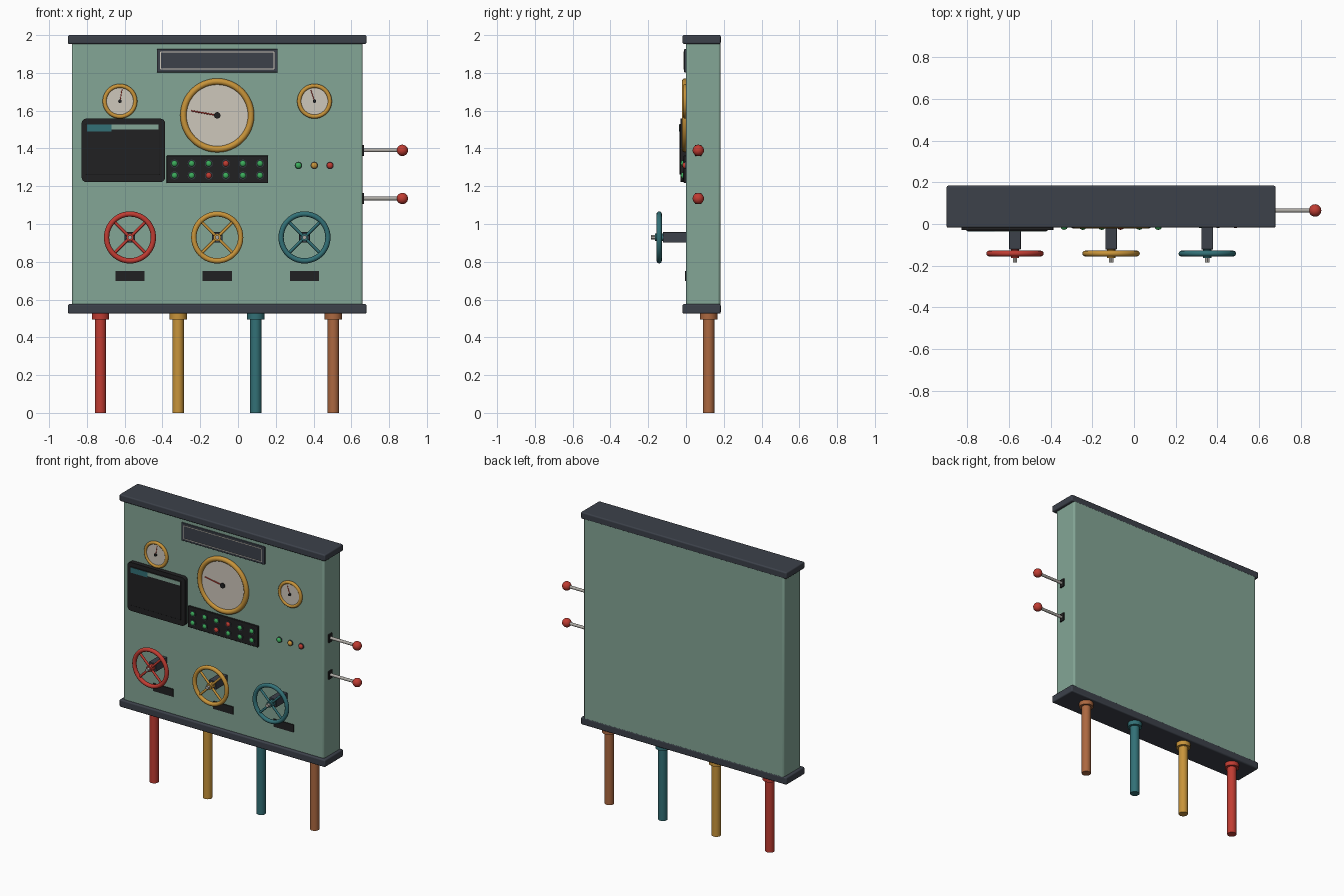
import bpy
import math
from mathutils import Vector

if "Cube" in bpy.data.objects:
    bpy.data.objects.remove(bpy.data.objects["Cube"])


def material(name, *rgb):
    """Flat material from 0-255 display values, stored as linear."""
    lin = [((c / 255 + 0.055) / 1.055) ** 2.4 for c in rgb] + [1]
    m = bpy.data.materials.new(name)
    m.use_nodes = True
    m.diffuse_color = lin
    m.node_tree.nodes["Principled BSDF"].inputs["Base Color"].default_value = lin
    return m


SAGE = material("sage green", 132, 166, 150)
SLATE = material("dark slate", 60, 65, 74)
BLACK = material("near black", 33, 33, 34)
RED = material("red", 192, 60, 50)
BRASS = material("brass", 200, 148, 58)
TEAL = material("teal", 50, 112, 118)
COPPER = material("copper", 172, 104, 64)
CREAM = material("cream", 206, 199, 187)
STEEL = material("steel", 172, 169, 163)
GREEN = material("signal green", 60, 172, 92)


def finish(name, mat, smooth=True):
    ob = bpy.context.object
    ob.name = name
    ob.data.materials.append(mat)
    if smooth:
        bpy.ops.object.shade_smooth_by_angle(angle=math.radians(35))
    return ob


def box(name, mat, x, y, z, bevel=0.0):
    """Box spanning the (low, high) pairs x, y and z."""
    bpy.ops.mesh.primitive_cube_add(size=1, location=[sum(r) / 2 for r in (x, y, z)])
    ob = bpy.context.object
    ob.scale = [r[1] - r[0] for r in (x, y, z)]
    bpy.ops.object.transform_apply(location=False, rotation=False)
    if bevel:
        mod = ob.modifiers.new("bevel", "BEVEL")
        mod.width, mod.segments = bevel, 3
    return finish(name, mat, bevel > 0)


def rod(name, mat, start, end, radius, sides=24):
    a, b = Vector(start), Vector(end)
    bpy.ops.mesh.primitive_cylinder_add(vertices=sides, radius=radius,
                                        depth=(b - a).length, location=(a + b) / 2)
    bpy.context.object.rotation_euler = (b - a).to_track_quat("Z", "Y").to_euler()
    return finish(name, mat)


def ring(name, mat, centre, major, minor):
    bpy.ops.mesh.primitive_torus_add(major_radius=major, minor_radius=minor,
                                     major_segments=48, minor_segments=12,
                                     location=centre, rotation=(math.pi / 2, 0, 0))
    return finish(name, mat)


def ball(name, mat, centre, radius, scale=(1, 1, 1)):
    bpy.ops.mesh.primitive_uv_sphere_add(segments=20, ring_count=12,
                                         radius=radius, location=centre)
    bpy.context.object.scale = scale
    return finish(name, mat)


# Cabinet with overhanging top and bottom trims
box("cabinet", SAGE, (-0.88, 0.66), (0.0, 0.182), (0.56, 1.97), 0.012)
for name, z in (("top_trim", (1.953, 2.0)), ("bottom_trim", (0.525, 0.576))):
    box(name, SLATE, (-0.9, 0.68), (-0.018, 0.184), z, 0.008)

# Pipes below the cabinet
for i, (label, mat) in enumerate((("red", RED), ("brass", BRASS),
                                  ("teal", TEAL), ("copper", COPPER))):
    x = -0.728 + 0.411 * i
    rod(label + "_pipe", mat, (x, 0.12, 0), (x, 0.12, 0.53), 0.03)
    rod(label + "_pipe_collar", mat, (x, 0.12, 0.495), (x, 0.12, 0.53), 0.046)

# Header plate with a thin pale outline
box("header_plate", SLATE, (-0.43, 0.21), (-0.01, 0.005), (1.803, 1.926), 0.003)
for z in (1.82, 1.91):
    box("header_line", CREAM, (-0.41, 0.19), (-0.012, -0.009), (z - 0.002, z + 0.002))
for x in (-0.41, 0.19):
    box("header_edge", CREAM, (x - 0.002, x + 0.002), (-0.012, -0.009), (1.82, 1.91))


# Dial gauges
def gauge(name, x, z, outer, minor, needle, angle, pin):
    rod(name + "_face", CREAM, (x, 0.004, z), (x, -0.008, z), outer - minor, 48)
    ring(name + "_bezel", BRASS, (x, -0.005, z), outer - minor, minor)
    tip = (x + needle * math.cos(angle), -0.011, z + needle * math.sin(angle))
    rod(name + "_needle", RED, (x, -0.011, z), tip, pin * 0.22, 8)
    rod(name + "_pin", BLACK, (x, -0.005, z), (x, -0.017, z), pin)


gauge("main_gauge", -0.11, 1.575, 0.196, 0.017, 0.14, math.radians(170), 0.017)
gauge("right_gauge", -0.625, 1.65, 0.092, 0.011, 0.062, math.radians(80), 0.009)
gauge("left_gauge", 0.405, 1.65, 0.092, 0.011, 0.062, math.radians(108), 0.009)

# Display: a rounded casing, a recessed look screen and lit strips
casing = box("display_casing", BLACK, (-0.828, -0.386), (-0.03, 0.005), (1.222, 1.558))
mod = casing.modifiers.new("corners", "BEVEL")
mod.width, mod.segments = 0.025, 4
mod.limit_method = "WEIGHT"
weights = casing.data.attributes.new("bevel_weight_edge", "FLOAT", "EDGE")
for edge in casing.data.edges:
    a, b = (casing.data.vertices[v].co for v in edge.vertices)
    weights.data[edge.index].value = float(abs(a.y - b.y) > 0.01)
box("display_screen", BLACK, (-0.805, -0.415), (-0.034, -0.028), (1.262, 1.53), 0.003)
box("display_strip_dark", TEAL, (-0.8, -0.67), (-0.036, -0.033), (1.49, 1.526))
box("display_strip_light", SAGE, (-0.67, -0.42), (-0.036, -0.033), (1.5, 1.526))

# Button panel, two rows of six
box("button_panel", BLACK, (-0.378, 0.16), (-0.012, 0.005), (1.216, 1.363), 0.004)
for row, z in enumerate((1.32, 1.257)):
    for col in range(6):
        x = -0.336 + 0.0905 * col
        mat = RED if (row, col) in ((0, 3), (1, 2)) else GREEN
        rod("button_rim", SLATE, (x, -0.008, z), (x, -0.017, z), 0.021)
        ball("button", mat, (x, -0.016, z), 0.016, (1, 0.75, 1))

# Indicator lights
for x, mat in ((0.32, GREEN), (0.404, BRASS), (0.487, RED)):
    rod("indicator_rim", SLATE, (x, 0.003, 1.31), (x, -0.006, 1.31), 0.02)
    ball("indicator_light", mat, (x, -0.006, 1.31), 0.017, (1, 0.8, 1))

# Valve wheels on square mounts, each with a label plate
WZ, WY = 0.929, -0.142
for label, x, mat in (("red", -0.572, RED), ("brass", -0.11, BRASS), ("teal", 0.352, TEAL)):
    box(label + "_valve_mount", SLATE, (x - 0.028, x + 0.028), (-0.122, 0.005),
        (WZ - 0.028, WZ + 0.028), 0.003)
    ring(label + "_wheel_rim", mat, (x, WY, WZ), 0.124, 0.014)
    for side in (-1, 1):
        d = 0.124 * math.sqrt(0.5)
        rod(label + "_wheel_spoke", mat, (x - d, WY, WZ - side * d),
            (x + d, WY, WZ + side * d), 0.008, 12)
    rod(label + "_wheel_hub", mat, (x, -0.12, WZ), (x, -0.163, WZ), 0.02)
    rod(label + "_wheel_nut", STEEL, (x, -0.16, WZ), (x, -0.184, WZ), 0.012, 6)
    box(label + "_label_plate", BLACK, (x - 0.077, x + 0.077), (-0.006, 0.003), (0.697, 0.75))

# Side levers
for z in (1.39, 1.135):
    box("lever_mount", BLACK, (0.655, 0.668), (0.047, 0.083), (z - 0.029, z + 0.029), 0.002)
    rod("lever_rod", STEEL, (0.66, 0.065, z), (0.868, 0.065, z), 0.01, 16)
    ball("lever_knob", RED, (0.87, 0.065, z), 0.03)
